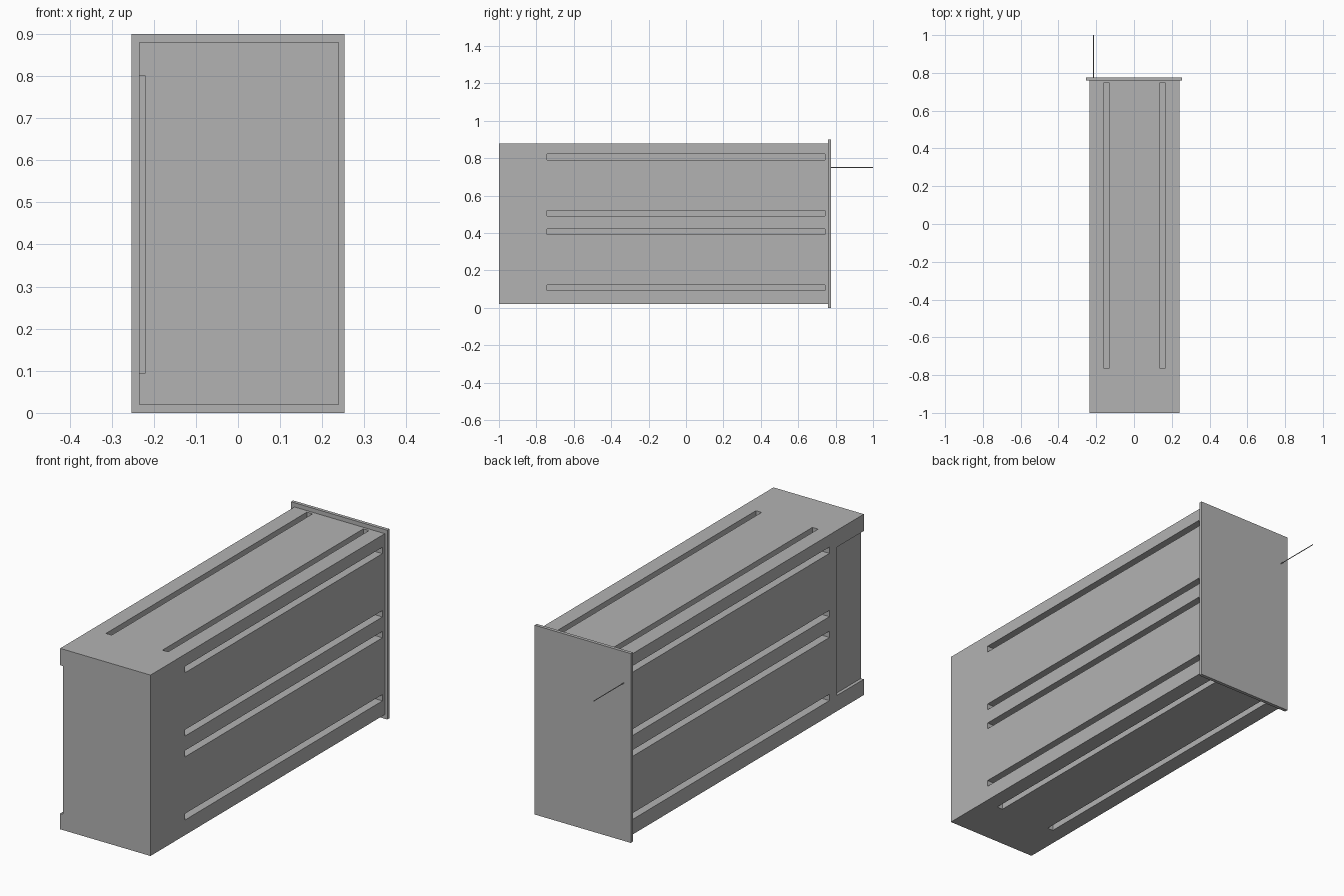
import bpy
import bmesh
from mathutils import Matrix, Vector

default = bpy.data.objects.get("Cube")
if default:
    bpy.data.objects.remove(default)

grey = bpy.data.materials.new("plain grey")
grey.use_nodes = True
colour = (0.45, 0.45, 0.45, 1)
grey.diffuse_color = colour
grey.node_tree.nodes["Principled BSDF"].inputs["Base Color"].default_value = colour


def add_box(bm, low, high):
    """Add an axis-aligned box between two corners."""
    low, high = Vector(low), Vector(high)
    place = Matrix.Translation((low + high) / 2) @ Matrix.Diagonal((*(high - low), 1))
    bmesh.ops.create_cube(bm, size=1, matrix=place)


def make_object(name, bm):
    mesh = bpy.data.meshes.new(name)
    bm.to_mesh(mesh)
    bm.free()
    mesh.materials.append(grey)
    obj = bpy.data.objects.new(name, mesh)
    bpy.context.collection.objects.link(obj)
    return obj


LEFT, RIGHT = -0.235, 0.24
BOTTOM, TOP = 0.02, 0.88
FRONT, BACK = -1.0, 0.76
DEPTH = 0.04
HALF = 0.015     # half the slot width
OVER = 0.02      # how far cutters stick out of the body

# Case body
bm = bmesh.new()
add_box(bm, (LEFT, FRONT, BOTTOM), (RIGHT, BACK, TOP))
body = make_object("case_body", bm)

# Cutters: long slots in both sides, the top and the underside
bm = bmesh.new()
for z in (0.107, 0.407, 0.506, 0.807):
    for a, b in ((LEFT - OVER, LEFT + DEPTH), (RIGHT - DEPTH, RIGHT + OVER)):
        add_box(bm, (a, -0.742, z - HALF), (b, 0.742, z + HALF))
for x in (-0.146, 0.151):
    for a, b in ((BOTTOM - OVER, BOTTOM + DEPTH), (TOP - DEPTH, TOP + OVER)):
        add_box(bm, (x - HALF, -0.762, a), (x + HALF, 0.747, b))
# Shallow finger recess on the front corner
add_box(bm, (LEFT - OVER, FRONT - OVER, 0.095), (-0.22, -0.8, 0.8))
cutter = make_object("slot_cutter", bm)
cutter.hide_render = True

cut = body.modifiers.new("slots", 'BOOLEAN')
cut.operation = 'DIFFERENCE'
cut.solver = 'EXACT'
cut.object = cutter
bpy.context.view_layer.objects.active = body
bpy.ops.object.modifier_apply(modifier=cut.name)
bpy.data.objects.remove(cutter)

# Back plate, slightly larger than the body
bm = bmesh.new()
add_box(bm, (-0.253, BACK, 0), (0.253, BACK + 0.016, 0.9))
make_object("back_plate", bm)

# Thin wire standing out of the back plate
bm = bmesh.new()
start, end = BACK + 0.01, 1.0
place = Matrix.Translation((-0.215, (start + end) / 2, 0.75)) @ Matrix.Rotation(1.570796, 4, 'X')
bmesh.ops.create_cone(bm, cap_ends=True, segments=8, radius1=0.002, radius2=0.002,
                      depth=end - start, matrix=place)
make_object("rear_wire", bm)
